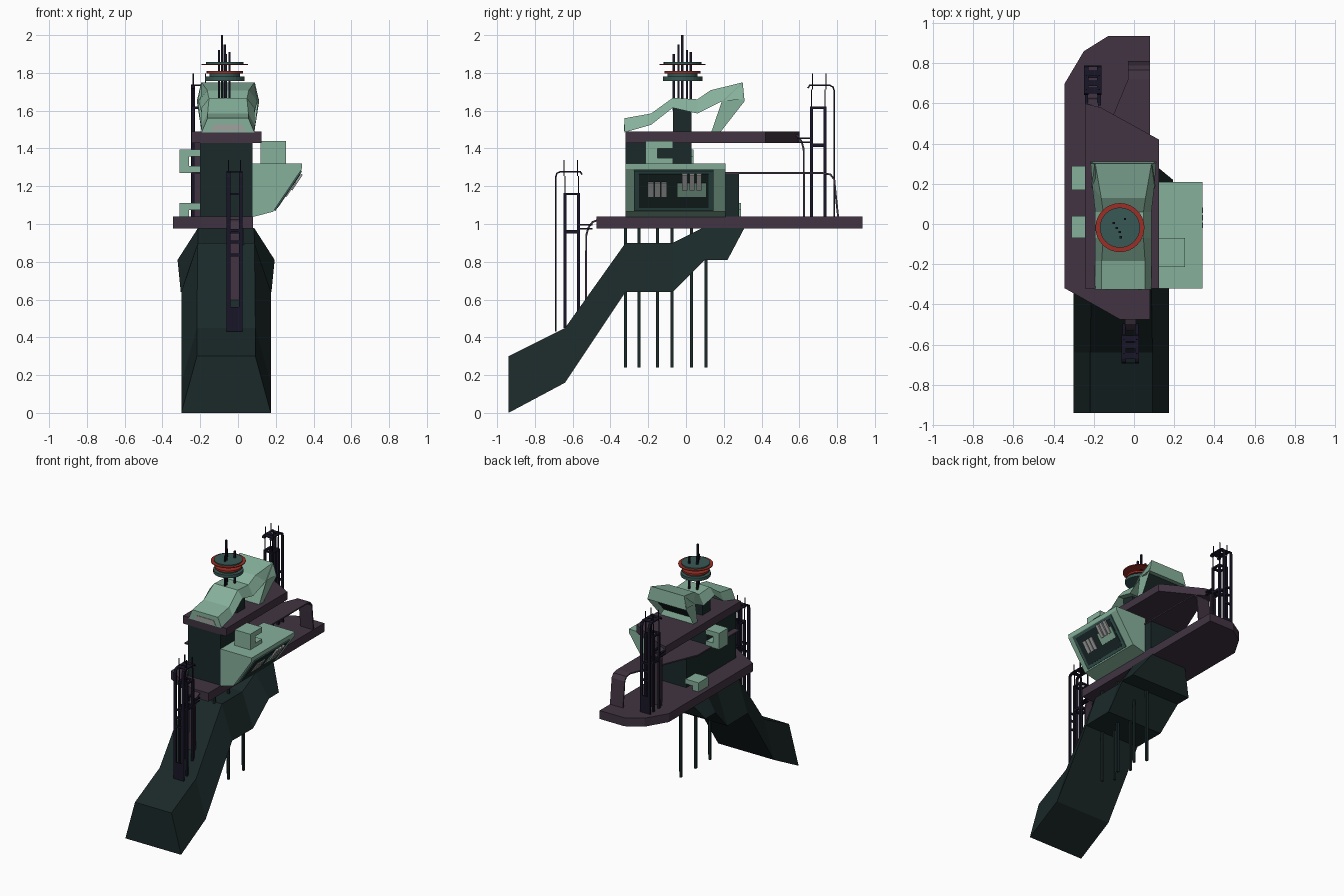
import bpy, bmesh
from mathutils import Vector

if "Cube" in bpy.data.objects:
    bpy.data.objects.remove(bpy.data.objects["Cube"])

def material(name, r, g, b):
    m = bpy.data.materials.new(name)
    m.diffuse_color = (r, g, b, 1)
    m.use_nodes = True
    m.node_tree.nodes["Principled BSDF"].inputs["Base Color"].default_value = m.diffuse_color
    return m

DARK = material("dark_green", .011, .022, .022)
LIGHT = material("pale_green", .24, .44, .33)
PURPLE = material("plum", .052, .034, .054)
NAVY = material("navy", .009, .008, .02)
TEAL = material("teal", .04, .1, .09)
RED = material("red", .33, .03, .02)
GREY = material("grey", .35, .36, .35)

def finish(name, bm, *mats):
    bmesh.ops.recalc_face_normals(bm, faces=bm.faces[:])
    me = bpy.data.meshes.new(name)
    bm.to_mesh(me)
    bm.free()
    ob = bpy.data.objects.new(name, me)
    bpy.context.collection.objects.link(ob)
    for m in mats:
        me.materials.append(m)
    return ob

def loft_mesh(sections, caps=True):
    bm = bmesh.new()
    rings = [[bm.verts.new(p) for p in s] for s in sections]
    n = len(rings[0])
    for a, b in zip(rings, rings[1:]):
        for i in range(n if caps else n - 1):
            j = (i + 1) % n
            bm.faces.new((a[i], a[j], b[j], b[i]))
    if caps:
        bm.faces.new(rings[0])
        bm.faces.new(rings[-1])
    bmesh.ops.recalc_face_normals(bm, faces=bm.faces[:])
    return bm

def prism(name, mat, profile, axis, a, b):
    """Extrude a 2D profile along an axis from a to b."""
    place = {'x': lambda u, v, w: (w, u, v), 'y': lambda u, v, w: (u, w, v),
             'z': lambda u, v, w: (u, v, w)}[axis]
    return finish(name, loft_mesh([[place(u, v, w) for u, v in profile] for w in (a, b)]), mat)

def box(name, mat, x0, x1, y0, y1, z0, z1):
    return prism(name, mat, [(x0, y0), (x1, y0), (x1, y1), (x0, y1)], 'z', z0, z1)

def strip(name, mat, path, t=.01):
    """Bent sheet through (y, z, x0, x1) stations."""
    ob = finish(name, loft_mesh([[(x0, y, z), (x1, y, z)] for y, z, x0, x1 in path], False), mat)
    mod = ob.modifiers.new("thickness", 'SOLIDIFY')
    mod.thickness, mod.offset = t, 0
    return ob

def trapezoid_loft(name, mat, cx, stations):
    """Stations: bottom (y, z), top (y, z), bottom and top half widths."""
    return finish(name, loft_mesh([[(cx - wb, *b), (cx + wb, *b), (cx + wt, *t), (cx - wt, *t)]
                                   for b, t, wb, wt in stations]), mat)

def disc(name, mat, r, z0, z1, r_in=0):
    bm = bmesh.new()
    bmesh.ops.create_cone(bm, cap_ends=True, segments=32, radius1=r, radius2=r, depth=z1 - z0)
    ob = finish(name, bm, mat)
    ob.location = (-.07, -.018, (z0 + z1) / 2)
    return ob

# Bent supporting leg
trapezoid_loft("supporting_leg", DARK, -.063, [
    ((-.94, 0), (-.94, .30), .237, .155), ((-.64, .16), (-.64, .45), .237, .155),
    ((-.32, .64), (-.32, .90), .237, .15), ((-.07, .64), (-.07, .90), .24, .15),
    ((.10, .81), (.09, .98), .257, .148), ((.22, .81), (.31, .98), .257, .148)])

# Hanging rods under the deck
for i, y in enumerate((-.32, -.25, -.15, -.075, .03, .105)):
    x = .025 if i % 2 == 0 else -.03
    box("hanging_rod", DARK, x - .008, x + .008, y - .008, y + .008, .24, .98)

# Decks and tower
prism("lower_deck", PURPLE, [(-.345, -.32), (-.07, -.475), (.08, -.475), (.08, .935), (-.13, .935),
                             (-.25, .86), (-.345, .70)], 'z', .975, 1.04)
prism("upper_deck", PURPLE, [(-.245, -.32), (.125, -.32), (.125, .42), (-.165, .58), (-.245, .60)],
      'z', 1.43, 1.49)
box("tower_lower", DARK, -.2, .076, -.32, .28, 1.04, 1.265)
box("tower_upper", DARK, -.2, .076, -.32, .03, 1.265, 1.43)
box("roof_column", DARK, -.16, .04, -.07, .03, 1.49, 1.62)

# Middle sheet that bends down to the lower deck
strip("middle_arch", PURPLE, [(-.3, 1.27, -.245, .08), (.2, 1.27, -.245, .08), (.72, 1.27, -.03, .08),
                              (.765, 1.262, -.03, .08), (.785, 1.235, -.03, .08),
                              (.79, 1.18, -.03, .08), (.805, 1.04, -.03, .08)])

# Side control cabin with a tilted panel
prism("side_cabin", LIGHT, [(.07, 1.035), (.185, 1.065), (.337, 1.29), (.34, 1.32), (.07, 1.32)],
      'y', -.32, .21)
P, D, N = Vector((.185, 1.065)), Vector((.56, .83)).normalized(), Vector((.83, -.56)).normalized()

def panel_slab(name, mat, t0, t1, y0, y1, h):
    prism(name, mat, [P + D * t0 - N * .004, P + D * t1 - N * .004, P + D * t1 + N * h,
                      P + D * t0 + N * h], 'y', y0, y1)

panel_slab("control_panel", TEAL, .01, .265, -.275, .145, .008)
panel_slab("panel_inset", DARK, .03, .245, -.25, .12, .010)
for k in range(3):
    y = -.2 + k * .035
    panel_slab("panel_key", GREY, .105, .195, y, y + .027, .016)
    y = -.02 + k * .038
    panel_slab("panel_lever", GREY, .15, .25, y, y + .027, .022)
panel_slab("lever_tray", LIGHT, .105, .19, -.045, .105, .014)

# C-shaped clamps
def clamp(name, axis, u0, u1, v0, v1, a, b):
    um, h = u0 + (u1 - u0) * .45, (v1 - v0) * .3
    prism(name, LIGHT, [(u0, v0), (u1, v0), (u1, v0 + h), (um, v0 + h), (um, v1 - h), (u1, v1 - h),
                        (u1, v1), (u0, v1)], axis, a, b)

clamp("right_clamp", 'x', -.215, -.07, 1.31, 1.44, .12, .255)
clamp("left_clamp_high", 'y', -.31, -.195, 1.27, 1.395, -.07, .04)
clamp("left_clamp_low", 'y', -.31, -.195, .99, 1.11, .17, .29)

# Roof hood arching over the upper deck
trapezoid_loft("roof_hood", LIGHT, -.053, [
    ((-.325, 1.485), (-.325, 1.56), .14, .108), ((-.185, 1.525), (-.185, 1.585), .14, .108),
    ((-.07, 1.615), (-.07, 1.668), .14, .10), ((.06, 1.585), (.06, 1.66), .14, .10),
    ((.19, 1.65), (.13, 1.708), .155, .11), ((.30, 1.66), (.30, 1.75), .163, .14)])
prism("front_window", GREY, [(-.125, 1.527), (.02, 1.527), (.04, 1.493), (-.145, 1.493)],
      'y', -.329, -.32)

# Rear viewing frame: tilted box with a recessed window
rear = [(.19, 1.65, .16), (.30, 1.75, .142), (.31, 1.65, .165), (.185, 1.49, .14), (.135, 1.49, .14)]
bm = loft_mesh([[(-.053 + s * w, y, z) for y, z, w in rear] for s in (-1, 1)])
aim = Vector((0, .78, -.62))
face = max(bm.faces, key=lambda f: f.normal.dot(aim))
bmesh.ops.inset_region(bm, faces=[face], thickness=.03, depth=-.035)
face.material_index = 1
finish("rear_frame", bm, LIGHT, DARK)

# Sensor discs and aerial rods on the roof
disc("sensor_base", TEAL, .105, 1.758, 1.782)
disc("sensor_neck", TEAL, .08, 1.782, 1.796)
disc("sensor_red_band", RED, .096, 1.796, 1.81)
disc("sensor_red_rim", RED, .122, 1.842, 1.848)
disc("sensor_cap", TEAL, .1, 1.848, 1.857)
for x, y, z0, z1 in ((-.1, .005, 1.66, 1.92), (-.045, .025, 1.66, 1.91), (-.085, -.02, 1.62, 2.0),
                     (-.07, -.04, 1.66, 1.95), (-.065, -.065, 1.6, 1.9)):
    box("aerial_rod", NAVY, x - .006, x + .006, y - .006, y + .006, z0, z1)

# Lattice masts: s points away from the tower, top is the post height
def mast(name, cx, cy, s, top, z_hook, z_out, z_in, z_strip):
    Y = lambda u: cy + s * u
    def bar(part, x0, x1, u0, u1, z0, z1, mat=NAVY):
        box(name + part, mat, cx + x0, cx + x1, min(Y(u0), Y(u1)), max(Y(u0), Y(u1)), z0, z1)
    h = top + .112
    hook = [(.085, z_hook), (.085, h - .03), (.078, h - .008), (.06, h), (-.045, h), (-.055, h - .015)]
    for sx in (-1, 1):
        a, b = sorted((cx + sx * .022, cx + sx * .043))
        strip(name + "_hook", NAVY, [(Y(u), z, a, b) for u, z in hook], .008)
        x0, x1 = sorted((sx * .024, sx * .040))
        bar("_outer_post", x0, x1, .027, .043, z_out, top)
        bar("_inner_post", x0, x1, -.043, -.027, z_in, top)
        for z in (top - .168, top - .19):
            bar("_bracket", x0, x1, -.11, -.03, z - .004, z + .004)
        for u in (-.035, .035):
            bar("_aerial_low", x0 + .005, x1 - .005, u - .003, u + .003, top, top + .09)
            bar("_aerial_high", x0 + .005, x1 - .005, u + .003, u + .008, top + .09, top + .175)
    for z, t in ((top - .006, .006), (top - .205, .009)):
        for u in (-.035, .035):
            bar("_cross_bar", -.04, .04, u - .008, u + .008, z - t, z + t)
        for sx in (-1, 1):
            bar("_side_bar", sx * .032 - .008, sx * .032 + .008, -.035, .035, z - t, z + t)
    for u in (.05, 0, -.035):
        bar("_hook_tie", -.043, .043, u - .014, u + .014, h - .004, h + .004)
    bar("_foot_plate", -.043, .043, .081, .089, z_hook, z_hook + .13)
    for z in (top - .33, top - .26, top - .2):
        bar("_rung", -.043, .043, .081, .089, z - .008, z + .008)
    zb = top - .165
    strip(name + "_bent_sheet", PURPLE, [
        (Y(u), z, cx - .027, cx + .027) for u, z in ((-.135, zb + .02), (-.11, zb + .01),
        (-.088, zb - .02), (-.077, zb - .06), (-.075, z_strip))])

mast("front_mast", -.018, -.605, -1, 1.165, .43, .45, .54, .56)
mast("rear_mast", -.205, .70, 1, 1.622, 1.04, 1.04, 1.04, 1.04)
